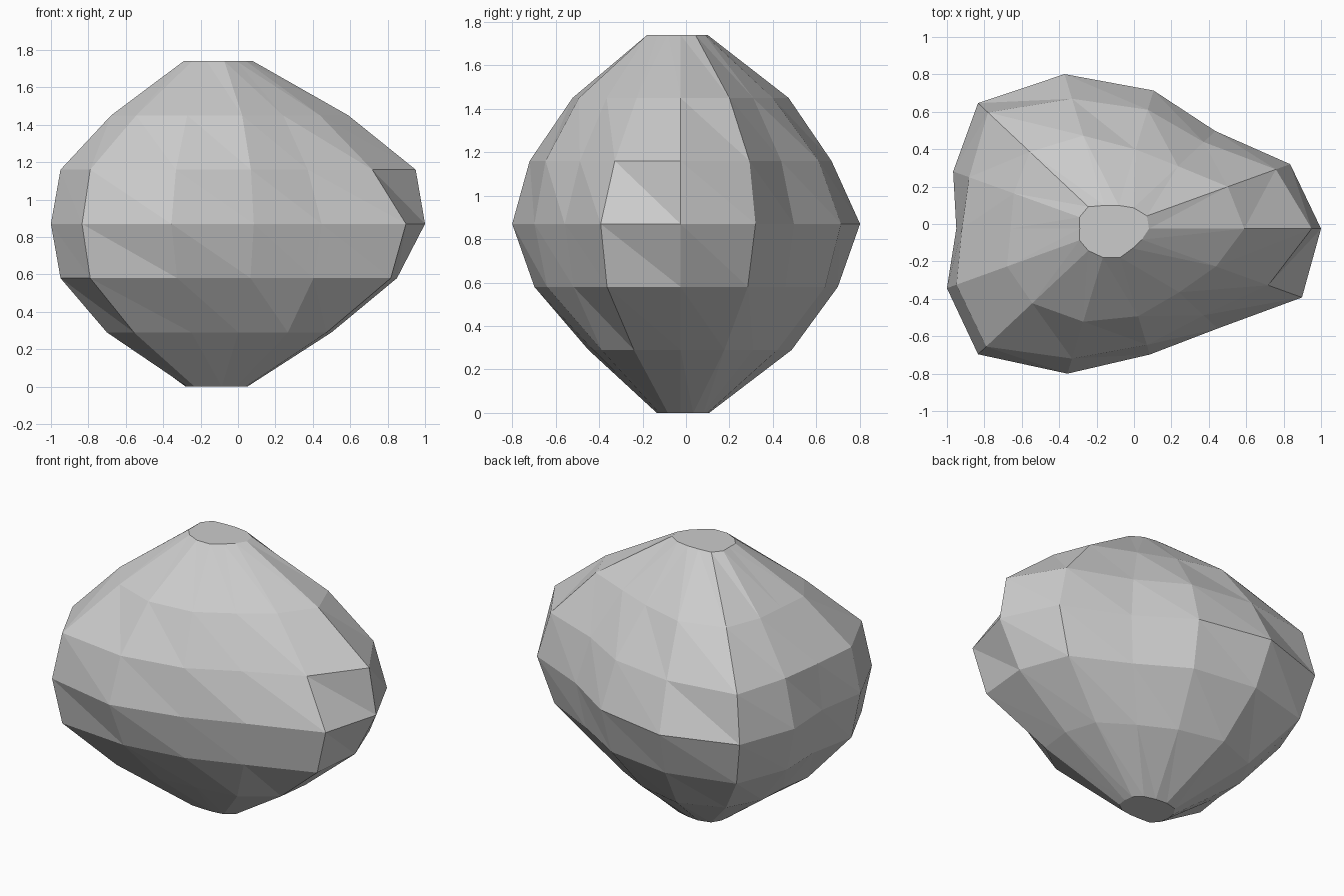
import bpy, bmesh
from math import sin, cos, tau

SIDES = 14
CX, CY, SQUASH, STEP = -0.12, -0.025, 0.75, 0.29

# radius of the boulder around each ring, bottom to top, starting at +x
RINGS = [
    [.17, .18, .18, .17, .18, .19, .17, .16, .17, .18, .15, .15, .17, .18],
    [.62, .62, .57, .61, .70, .69, .60, .55, .645, .70, .58, .55, .62, .66],
    [.97, .95, .82, .91, .99, 1.04, .86, .77, .92, 1.075, .92, .84, .84, 1.04],
    [1.12, 1.06, .89, 1.01, 1.13, 1.145, .94, .83, .977, 1.145, 1.06, .92, .91, 1.13],
    [1.07, .975, .79, .87, .95, 1.06, .845, .80, .92, 1.075, .95, .85, .79, .93],
    [.71, .69, .57, .58, .68, .70, .58, .54, .62, .68, .68, .64, .58, .62],
    [.20, .21, .19, .17, .17, .20, .19, .17, .19, .20, .21, .21, .18, .18],
]

bm = bmesh.new()
rows = []
for i, radii in enumerate(RINGS):
    row = []
    for j, r in enumerate(radii):
        a = tau * j / SIDES
        row.append(bm.verts.new((CX + r * cos(a), CY + SQUASH * r * sin(a), i * STEP)))
    rows.append(row)

# faceted sides, every panel split along the same diagonal
for low, high in zip(rows, rows[1:]):
    for j in range(SIDES):
        k = (j + 1) % SIDES
        bm.faces.new((low[j], low[k], high[j]))
        bm.faces.new((low[k], high[k], high[j]))

# flat top and underside
bm.faces.new(rows[-1])
bm.faces.new(rows[0][::-1])

mesh = bpy.data.meshes.new("boulder")
bm.to_mesh(mesh)
bm.free()
boulder = bpy.data.objects.new("boulder", mesh)
bpy.context.collection.objects.link(boulder)
